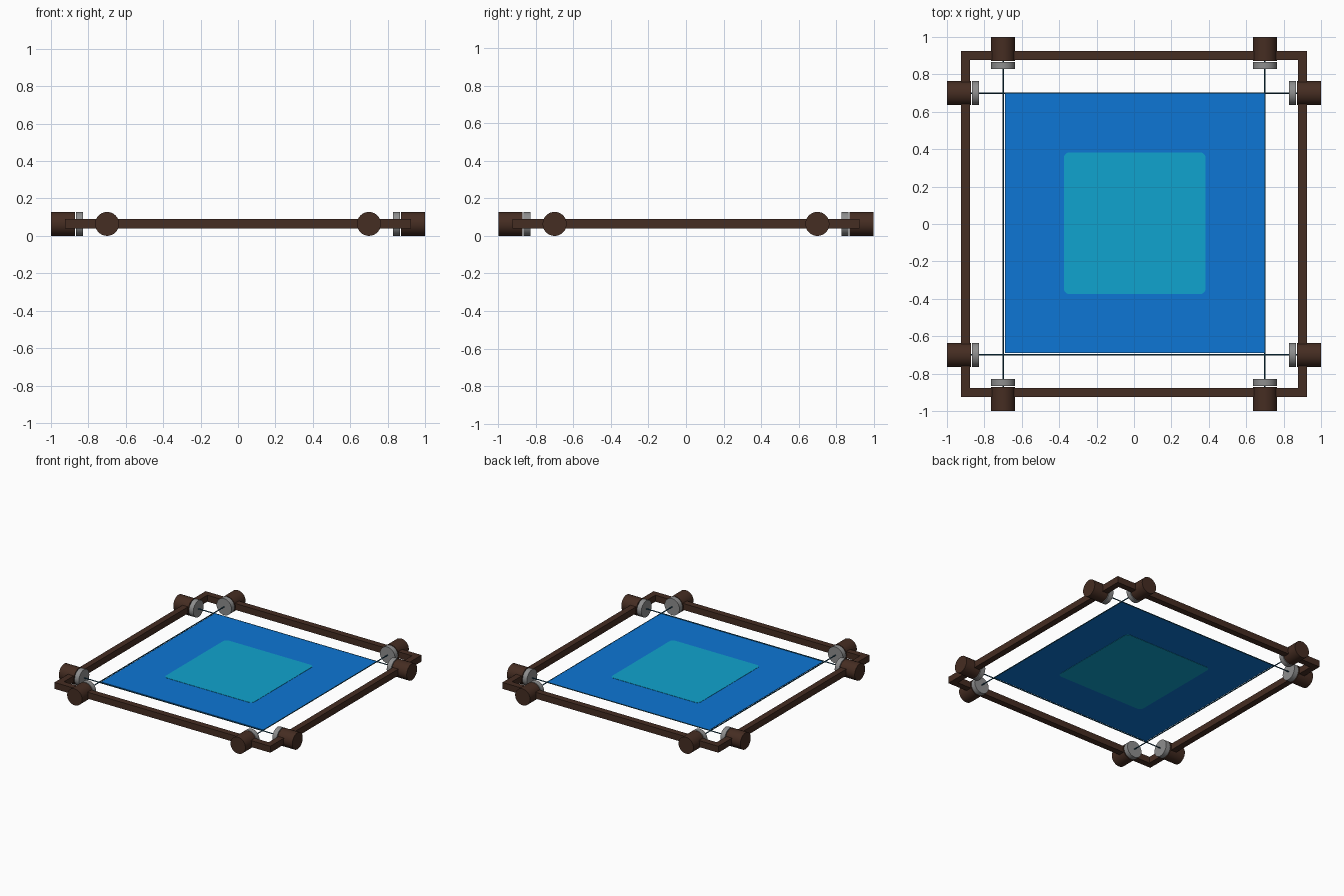
import bpy, bmesh, math
from mathutils import Matrix, Vector

if "Cube" in bpy.data.objects:
    bpy.data.objects.remove(bpy.data.objects["Cube"])

ZC = 0.064      # mid height of everything
R = 0.064       # knob radius
P = 0.70        # offset of the rods and knobs


def material(name, rgb):
    m = bpy.data.materials.new(name)
    m.diffuse_color = (*rgb, 1)
    m.use_nodes = True
    m.node_tree.nodes["Principled BSDF"].inputs["Base Color"].default_value = m.diffuse_color
    return m


BROWN = material("dark brown", (0.060, 0.026, 0.016))
GREY = material("grey", (0.27, 0.27, 0.27))
BLUE = material("bright blue", (0.004, 0.18, 0.66))
TEAL = material("cyan", (0.005, 0.37, 0.62))
THREAD = material("dark teal", (0.008, 0.07, 0.13))


def finish(name, bm, mat):
    bmesh.ops.recalc_face_normals(bm, faces=bm.faces[:])
    me = bpy.data.meshes.new(name)
    bm.to_mesh(me)
    bm.free()
    ob = bpy.data.objects.new(name, me)
    bpy.context.collection.objects.link(ob)
    me.materials.append(mat)
    return ob


def cylinder(name, start, end, radius, mat, sides=32):
    start, end = Vector(start), Vector(end)
    d = end - start
    bm = bmesh.new()
    turn = d.to_track_quat('Z', 'Y').to_matrix().to_4x4()
    bmesh.ops.create_cone(bm, cap_ends=True, segments=sides, radius1=radius,
                          radius2=radius, depth=d.length,
                          matrix=Matrix.Translation((start + end) / 2) @ turn)
    ob = finish(name, bm, mat)
    bpy.context.view_layer.objects.active = ob
    ob.select_set(True)
    bpy.ops.object.shade_smooth_by_angle(angle=math.radians(35))
    ob.select_set(False)


def plate(name, lo, hi, thick, radius, mat):
    # square plate with rounded corners
    bm = bmesh.new()
    bmesh.ops.create_cube(bm, size=1)
    s, c = hi - lo, (hi + lo) / 2
    bmesh.ops.scale(bm, vec=(s, s, thick), verts=bm.verts)
    bmesh.ops.translate(bm, vec=(c, c, ZC), verts=bm.verts)
    if radius:
        edges = [e for e in bm.edges
                 if abs(e.verts[0].co.z - e.verts[1].co.z) > thick / 2]
        bmesh.ops.bevel(bm, geom=edges, offset=radius, segments=5,
                        profile=0.5, affect='EDGES')
    return finish(name, bm, mat)


# square frame with a square section
bm = bmesh.new()
H = 0.025
loops = [[bm.verts.new((sx * r, sy * r, z))
          for sx, sy in ((-1, -1), (1, -1), (1, 1), (-1, 1))]
         for r, z in ((0.925, ZC - H), (0.925, ZC + H),
                      (0.877, ZC + H), (0.877, ZC - H))]
for i in range(4):
    a, b = loops[i], loops[(i + 1) % 4]
    for k in range(4):
        n = (k + 1) % 4
        bm.faces.new((a[k], a[n], b[n], b[k]))
finish("frame", bm, BROWN)

# knobs, washers and rods: two along x, two along y
for axis in "xy":
    for side in (-1, 1):
        def at(t):
            return (t, side * P, ZC) if axis == "x" else (side * P, t, ZC)
        tag = f"{axis}_{'low' if side < 0 else 'high'}"
        cylinder(f"rod_{tag}", at(-0.88), at(0.88), 0.004, THREAD, 8)
        for e in (-1, 1):
            end = f"{tag}_{'start' if e < 0 else 'end'}"
            cylinder(f"knob_{end}", at(e * 0.872), at(e * 1.0), R, BROWN)
            cylinder(f"washer_{end}", at(e * 0.829), at(e * 0.866), R, GREY)

# stretched sheet with a rounded centre patch on both sides
plate("sheet", -0.69, 0.70, 0.004, 0, BLUE)
plate("centre_patch", -0.375, 0.383, 0.008, 0.03, TEAL)
